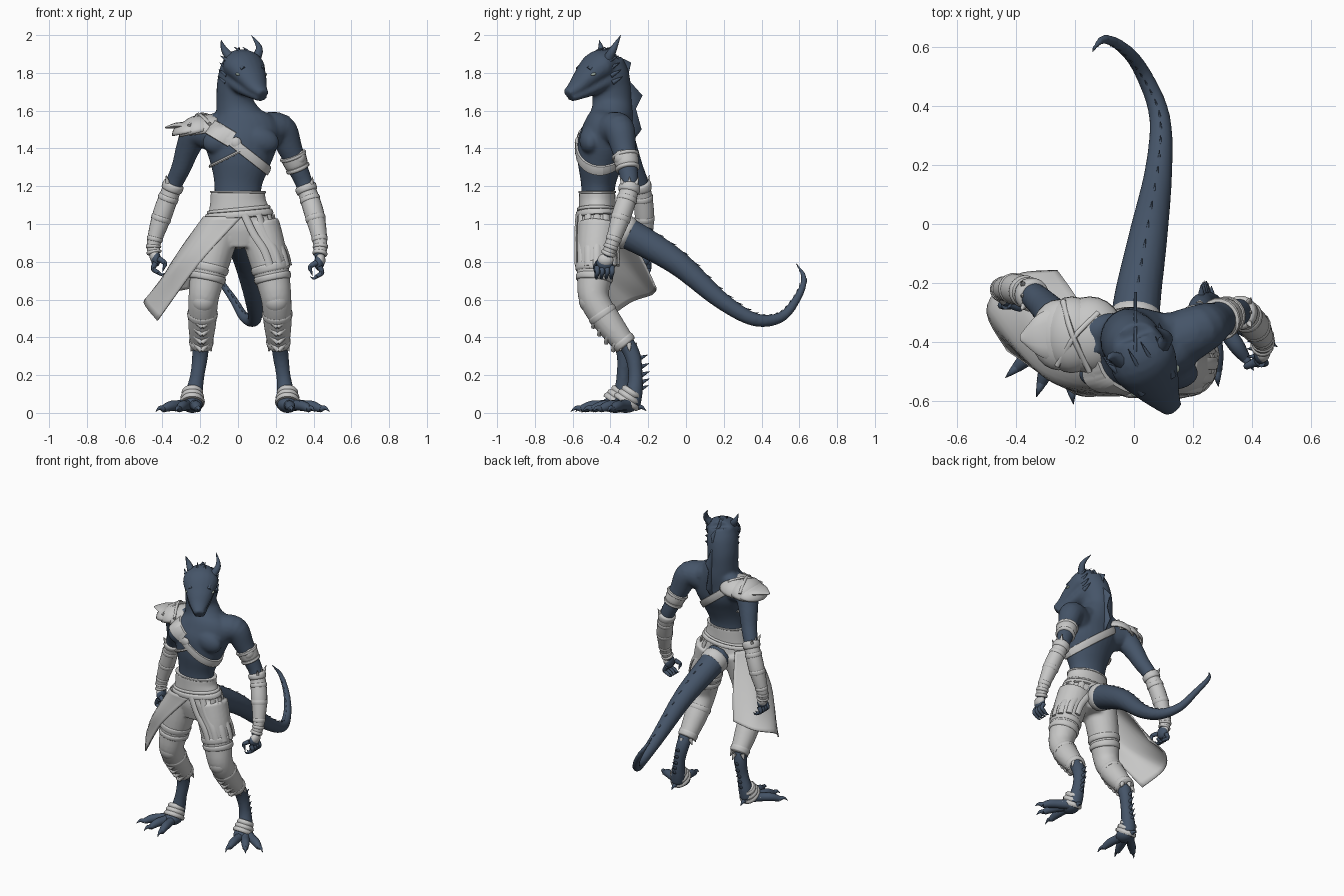
import bpy, bmesh, math
from mathutils import Vector, Matrix, Euler
from mathutils.bvhtree import BVHTree

if "Cube" in bpy.data.objects:
    bpy.data.objects.remove(bpy.data.objects["Cube"])

def material(name, rgb):
    m = bpy.data.materials.new(name)
    m.use_nodes = True
    m.diffuse_color = (*rgb, 1)
    m.node_tree.nodes["Principled BSDF"].inputs["Base Color"].default_value = (*rgb, 1)
    return m

skin = material("slate blue scales", (0.06, 0.09, 0.14))
cloth = material("pale grey cloth", (0.57, 0.57, 0.565))
eye_mat = material("pale green eye", (0.35, 0.42, 0.36))
FRONT, UP, SIDE = Vector((0, -1, 0)), Vector((0, 0, 1)), Vector((1, 0, 0))

def sample(pts, t):
    """Smooth point (x, y, z, rx, ry) at t in 0..1 along a path."""
    p = [tuple(q) + (q[3],) if len(q) == 4 else q for q in pts]
    n = len(p) - 1
    i = max(0, min(int(t * n), n - 1))
    u = t * n - i
    four = [p[max(0, min(n, i + k))] for k in (-1, 0, 1, 2)]
    return [b + .5 * u * (c - a + u * (2*a - 5*b + 4*c - d + u * (3*(b - c) + d - a)))
            for a, b, c, d in zip(*four)]

def tube(bm, pts, ref=FRONT, seg=18, t0=0, t1=1, steps=None, extra=0):
    """Loft along a path; with extra it is a sleeve raised off that path."""
    steps = steps or 5 * (len(pts) - 1)
    rows = []
    for s in range(steps + 1):
        t = t0 + (t1 - t0) * s / steps
        q = sample(pts, t)
        lo, hi = sample(pts, max(0, t - .02)), sample(pts, min(1, t + .02))
        tan = (Vector(hi[:3]) - Vector(lo[:3])).normalized()
        u = tan.cross(ref).normalized()
        v = u.cross(tan)
        e = extra * math.sin(math.pi * s / steps) ** .3 if 0 < s < steps else 0
        rx, ry = max(q[3], .001) + e, max(q[4], .001) + e
        rows.append([bm.verts.new(Vector(q[:3]) + u * rx * math.cos(a) + v * ry * math.sin(a))
                     for a in (2 * math.pi * k / seg for k in range(seg))])
    for a, b in zip(rows, rows[1:]):
        for k in range(seg):
            bm.faces.new((a[k], a[k-1], b[k-1], b[k]))
    bm.faces.new(rows[0])
    bm.faces.new(rows[-1])

def ball(bm, loc, size, rot=(0, 0, 0), half=False):
    m = Matrix.LocRotScale(Vector(loc), Euler(rot), Vector(size))
    vs = bmesh.ops.create_uvsphere(bm, u_segments=24, v_segments=16, radius=1)["verts"]
    if half:
        low = [v for v in vs if v.co.z < -.01]
        vs = [v for v in vs if v.co.z >= -.01]
        bmesh.ops.delete(bm, geom=low, context="VERTS")
    bmesh.ops.transform(bm, matrix=m, verts=vs)

def spike(bm, base, tip, r, bend=(0, 0, 0)):
    base, tip = Vector(base), Vector(tip)
    mid = (base + tip) / 2 + Vector(bend)
    ref = SIDE if abs((tip - base).normalized().x) < .7 else UP
    tube(bm, [(*base, r), (*mid, r * .6), (*tip, .001)], ref, 8)

def finish(bm, name, mat, remesh=0, thick=0):
    bmesh.ops.recalc_face_normals(bm, faces=bm.faces)
    me = bpy.data.meshes.new(name)
    bm.to_mesh(me)
    bm.free()
    ob = bpy.data.objects.new(name, me)
    bpy.context.collection.objects.link(ob)
    me.materials.append(mat)
    if thick:
        ob.modifiers.new("thickness", "SOLIDIFY").thickness = thick
    if remesh:
        r = ob.modifiers.new("blend", "REMESH")
        r.mode, r.voxel_size, r.use_smooth_shade = "VOXEL", remesh, True
        s = ob.modifiers.new("soften", "SMOOTH")
        s.factor, s.iterations = .5, 4
    bpy.ops.object.select_all(action="DESELECT")
    ob.select_set(True)
    bpy.context.view_layer.objects.active = ob
    bpy.ops.object.shade_smooth_by_angle(angle=math.radians(45))

def mirror(pts):
    return [(.02 - p[0], *p[1:]) for p in pts]

# Paths shared by the body and by what it wears
torso = [(0, -.465, 1.06, .13, .09), (0, -.465, 1.2, .125, .09), (.01, -.455, 1.32, .16, .12),
         (.015, -.435, 1.42, .195, .14), (.015, -.415, 1.5, .205, .13), (0, -.395, 1.57, .13, .115),
         (-.015, -.39, 1.64, .1, .105), (-.015, -.395, 1.72, .098, .105), (0, -.41, 1.8, .1, .105),
         (.015, -.42, 1.87, .085, .085)]
arm_l = [(.13, -.4, 1.49, .1), (.225, -.355, 1.5, .085), (.275, -.33, 1.4, .066), (.315, -.31, 1.3, .054),
         (.36, -.3, 1.19, .046), (.405, -.34, 1.05, .046), (.435, -.39, .9, .032), (.43, -.42, .82, .03)]
arm_r = [(-.12, -.4, 1.48, .1), (-.22, -.36, 1.48, .08), (-.265, -.32, 1.4, .064), (-.3, -.28, 1.3, .053),
         (-.345, -.24, 1.2, .046), (-.4, -.22, 1.05, .046), (-.445, -.22, .9, .032), (-.44, -.23, .83, .03)]
tail = [(0, -.38, .98, .085), (.012, -.25, .92, .08), (.048, -.04, .79, .066), (.083, .18, .6, .047),
        (.087, .36, .495, .036), (.035, .5, .505, .028), (-.025, .585, .6, .022), (-.1, .625, .71, .016),
        (-.145, .58, .795, .005)]
leg = [(.11, -.46, 1, .11), (.152, -.475, .85, .105), (.182, -.485, .72, .093), (.203, -.485, .6, .08),
       (.21, -.405, .47, .074), (.215, -.315, .355, .057)]
shank_l = [(.215, -.35, .42, .045), (.225, -.285, .31, .043), (.24, -.267, .2, .038),
           (.252, -.275, .11, .046), (.262, -.29, .045, .05)]
shank_r = [(-.195, -.36, .42, .045), (-.2, -.325, .31, .043), (-.215, -.33, .2, .038),
           (-.232, -.335, .11, .046), (-.242, -.345, .045, .05)]
hips = [(.01, -.46, .88, .13, .09), (.01, -.465, .98, .18, .108), (.005, -.47, 1.06, .165, .1),
        (0, -.47, 1.12, .148, .097), (0, -.47, 1.175, .145, .096)]

# Body: torso, neck, head, limbs and tail blended together
bm = bmesh.new()
tube(bm, torso, seg=28)
for s in (-1, 1):
    ball(bm, (.015 + s * .095, -.505, 1.445), (.11, .06, .075), (0, s * .25, 0))
chest = BVHTree.FromBMesh(bm)
for path in (arm_l, arm_r, shank_l, shank_r):
    tube(bm, path)
tube(bm, tail, SIDE)
for s in (-1, 1):
    tube(bm, [(0, -.37, 1.59, .06), (s * .1, -.36, 1.535, .06), (s * .21, -.36, 1.5, .06)], UP)
tube(bm, [(0, -.39, 1.84, .08), (.03, -.46, 1.835, .115, .085), (.07, -.53, 1.775, .088, .062),
          (.1, -.58, 1.725, .06, .042), (.135, -.63, 1.69, .032, .022)], UP)
tube(bm, [(.01, -.43, 1.77, .1, .07), (.06, -.52, 1.715, .076, .042), (.125, -.61, 1.665, .034, .018)], UP)
finish(bm, "body", skin, remesh=.01)

# Head: horns, brows, cheek spines, eyes
fwd, lat = Vector((.5, -.85, -.3)).normalized(), Vector((.86, .5, 0))
skull = Vector((.03, -.46, 1.82))
bm = bmesh.new()
spike(bm, (.085, -.42, 1.86), (.07, -.345, 2), .03, (.035, 0, 0))
spike(bm, (-.03, -.47, 1.87), (-.09, -.46, 1.975), .03, (-.012, .015, 0))
for s in (-1, 1):
    for k in range(4):
        root = skull + lat * s * .09 + UP * (.04 - .04 * k) - fwd * .01 * k
        spike(bm, root, root + lat * s * .022 - fwd * .055 + UP * .015, .014)
    brow = skull + lat * s * .058 + UP * .026
    spike(bm, brow + fwd * .1, brow - fwd * .05 + UP * .045 + lat * s * .02, .016, UP * .012)
    brow = skull + lat * s * .025 + UP * .075
    spike(bm, brow + fwd * .05, brow - fwd * .06 + UP * .025, .012, UP * .008)
finish(bm, "horns_and_spines", skin)
bm = bmesh.new()
for s in (-1, 1):
    ball(bm, skull + lat * s * .08 + fwd * .085 - UP * .002, (.015, .015, .008), (.3, 0, .5))
finish(bm, "eyes", eye_mat)

# Saw-edged crest down the neck, and small spines along the tail and heels
bm = bmesh.new()
edge = [(-.45, 1.92), (-.395, 1.935), (-.365, 1.89), (-.29, 1.855), (-.31, 1.77), (-.23, 1.68),
        (-.265, 1.61), (-.235, 1.5), (-.28, 1.44)]
rows = [(bm.verts.new((.0, y, z)), bm.verts.new((-.005, min(y, -.31) - .05, z - .04))) for y, z in edge]
for a, b in zip(rows, rows[1:]):
    bm.faces.new((a[0], b[0], b[1], a[1]))
finish(bm, "neck_crest", skin, thick=.01)
bm = bmesh.new()
for k in range(20):
    t = .14 + k * .036
    q, r = sample(tail, t), sample(tail, t + .02)
    tan = (Vector(r[:3]) - Vector(q[:3])).normalized()
    top = SIDE.cross(tan)
    p = Vector(q[:3]) + top * (q[3] - .004)
    spike(bm, p - tan * .012, p + top * .009 + tan * .018, .005)
for path in (shank_l, shank_r):
    for k in range(5):
        q = sample(path, .3 + k * .1)
        spike(bm, (q[0], q[1] + .03, q[2]), (q[0], q[1] + .075, q[2] + .02), .013)
finish(bm, "tail_and_heel_spines", skin)

# Feet: three clawed toes and a heel claw each
toes, claws, wraps = bmesh.new(), bmesh.new(), bmesh.new()
feet = [(shank_l, [(.485, -.415), (.405, -.495), (.285, -.55)]),
        (shank_r, [(-.435, -.52), (-.33, -.585), (-.205, -.61)])]
for path, tips in feet:
    a = Vector(path[-1][:3])
    ball(toes, a + Vector((0, -.03, 0)), (.055, .07, .045))
    for x, y in tips:
        d = Vector((x, y, .02)) - a
        m, k, e = a + d * .35, a + d * .6, a + d * .8
        tube(toes, [(*a, .036), (m.x, m.y, .04, .028), (k.x, k.y, .036, .027), (e.x, e.y, .02, .018)], UP, 12)
        spike(claws, (e.x, e.y, .022), (x, y, .006), .017, (0, 0, .012))
    spike(claws, (a.x, a.y + .03, .03), (a.x, a.y + .08, .01), .018, (0, 0, .01))
    # Wraps slant from the heel down over the instep
    for z, y, rx, ry in ((.11, 0, .052, .052), (.084, -.012, .058, .062), (.06, -.024, .062, .072)):
        tube(wraps, [(a.x, a.y + y - .008, z - .012, rx, ry), (a.x, a.y + y, z, rx + .005, ry + .005),
                     (a.x, a.y + y + .008, z + .012, rx - .004, ry - .004)], steps=6)
    for x, y in tips:
        p = a + (Vector((x, y, .035)) - a) * .3
        ball(wraps, (p.x, p.y, .042), (.028, .028, .026))
finish(toes, "toes", skin)
finish(wraps, "ankle_wraps", cloth)

# Hands with curled, clawed fingers and wrapped palms
fingers, bm = bmesh.new(), bmesh.new()
for s, c in ((1, Vector((.43, -.43, .795))), (-1, Vector((-.435, -.235, .815)))):
    ball(fingers, c, (.026, .044, .042))
    ball(bm, c + Vector((s * .006, .004, .014)), (.027, .042, .036))
    for k in range(4):
        p = c + Vector((0, -.04 + k * .026, -.02))
        m, e = p + Vector((s * .014, 0, -.032)), p + Vector((-s * .012, -.004, -.052))
        tube(fingers, [(*p, .015), (*m, .013), (*e, .011)], FRONT, 8)
        spike(claws, e, e + Vector((-s * .036, 0, -.002)), .011, (0, 0, -.01))
    p = c + Vector((-s * .015, -.035, 0))
    m = p + Vector((-s * .032, -.015, -.02))
    tube(fingers, [(*p, .016), (*m, .012), (m.x, m.y, m.z - .02, .009)], FRONT, 8)
    spike(claws, m - UP * .015, m + Vector((s * .012, 0, -.05)), .009)
finish(fingers, "hands", skin)
finish(claws, "claws", skin)

# Bracers, elbow cuffs, wrist wraps and the left arm band
for path in (arm_l, arm_r):
    tube(bm, path, t0=.56, t1=.96, extra=.006)
    for t0, t1, e in ((.55, .6, .012), (.62, .65, .009), (.72, .75, .009),
                      (.82, .85, .009), (.87, .9, .01), (.92, .96, .01)):
        tube(bm, path, t0=t0, t1=t1, steps=7, extra=e)
    q = sample(path, .56)
    s = 1 if q[0] > 0 else -1
    for k in (-1, 0, 1):
        spike(bm, (q[0] + s * .03, q[1] + .03 * k, q[2]), (q[0] + s * .04, q[1] + .05 * k, q[2] + .05), .014)
for t0, t1, e in ((.33, .43, .008), (.33, .36, .013), (.42, .45, .012)):
    tube(bm, arm_l, t0=t0, t1=t1, steps=7, extra=e)
ball(bm, (.325, -.33, 1.35), (.036, .05, .048))
finish(bm, "bracers_and_arm_band", cloth)

# Trousers, then belt, thigh wraps, knee pads and shin plates
bm = bmesh.new()
tube(bm, hips, seg=28)
for path in (leg, mirror(leg)):
    tube(bm, path, seg=22)
finish(bm, "trousers", cloth, remesh=.01)
bm = bmesh.new()
for t0, t1, e in ((.42, .54, .014), (.53, .6, .009), (.93, 1, .003)):
    tube(bm, hips, seg=32, t0=t0, t1=t1, steps=7, extra=e)
for path in (leg, mirror(leg)):
    for t0, t1, e in ((.3, .36, .006), (.38, .44, .007), (.7, .74, .004), (.93, .99, .005)):
        tube(bm, path, seg=22, t0=t0, t1=t1, steps=7, extra=e)
    x = path[3][0]
    ball(bm, (x, -.508, .59), (.066, .058, .068), (.35, 0, 0))
    for k in range(4):
        q = sample(path, .74 + .065 * k)
        tip = Vector((q[0], q[1] - q[3] * .78, q[2] - .055))
        for s in (-1, 1):
            tube(bm, [(*tip, .012), (q[0] + s * q[3] * .6, q[1] - q[3] * .58, q[2] - .01, .013),
                      (q[0] + s * (q[3] - .012), q[1] - .01, q[2] + .035, .006)], UP, 8)
    q = path[-1]
    for a in (-.6, .3, 1.4, 2.8, 3.7):
        d = Vector((math.cos(a), math.sin(a), 0))
        spike(bm, Vector(q[:3]) + d * .04 + UP * .01, Vector(q[:3]) + d * .06 - UP * .03, .016)
tube(bm, tail, SIDE, t0=.04, t1=.09, steps=7, extra=.008)
finish(bm, "belt_and_leg_armour", cloth)

# Hanging straps over the left hip
bm = bmesh.new()
for k in range(7):
    a = math.radians(-82 + 27 * k)
    d = Vector((math.cos(a), math.sin(a), 0))
    pts = [(cx + d.x * rx, -.47 + d.y * ry, z, .02, .008)
           for cx, rx, ry, z in ((.01, .175, .108, 1.05), (.06, .152, .114, .95),
                                 (.12, .137, .114, .86), (.15, .128, .112, .78))]
    tube(bm, pts, d, 8)
finish(bm, "hip_straps", cloth)

# Half skirt flaring off the right hip
bm = bmesh.new()
top = [(.02, -.58, 1.04, 0), (-.13, -.56, 1.04, 0), (-.185, -.47, 1.04, 0), (-.13, -.365, 1.04, 0)]
mid = [(-.2, -.57, .8, 0), (-.32, -.5, .8, 0), (-.34, -.33, .81, 0), (-.2, -.24, .84, 0)]
low = [(-.43, -.43, .49, 0), (-.5, -.29, .59, 0), (-.41, -.175, .63, 0), (-.26, -.155, .66, 0)]
grid = [[bm.verts.new(sample([sample(r, i / 16)[:4] for r in (top, mid, low)], j / 14)[:3])
         for i in range(17)] for j in range(15)]
for a, b in zip(grid, grid[1:]):
    for i in range(16):
        bm.faces.new((a[i], a[i+1], b[i+1], b[i]))
finish(bm, "half_skirt", cloth, thick=.008)

# Chest straps laid onto the torso by ray casting
def strap(bm, centre, along, width, a0, a1, n=48):
    c, e1 = Vector(centre), Vector(along).normalized()
    axis = e1.cross(FRONT)
    rows = []
    for k in range(n + 1):
        a = math.radians(a0 + (a1 - a0) * k / n)
        d = e1 * math.cos(a) + FRONT * math.sin(a)
        row = []
        for w, lift in ((-.5, -.004), (-.46, .01), (0, .014), (.46, .01), (.5, -.004)):
            hit = chest.ray_cast(c + axis * w * width + d * .8, -d)[0]
            row.append(bm.verts.new((hit or c + d * .15) + d * lift))
        rows.append(row)
    for a, b in zip(rows, rows[1:]):
        for i in range(4):
            bm.faces.new((a[i], a[i+1], b[i+1], b[i]))

bm = bmesh.new()
strap(bm, (0, -.44, 1.41), (.37, 0, -.29), .05, 0, 360)
strap(bm, (-.02, -.44, 1.44), (.37, 0, -.22), .09, 95, 180)
strap(bm, (0, -.44, 1.38), (-.3, 0, -.15), .016, -20, 95)
ball(bm, (-.01, -.575, 1.43), (.028, .014, .03))
finish(bm, "chest_straps", cloth)

# Layered shoulder guard on the right
bm = bmesh.new()
for x, z, size, roll in ((-.15, 1.485, (.12, .13, .095), -.15), (-.21, 1.485, (.105, .13, .09), -.25),
                         (-.255, 1.485, (.095, .12, .065), -.2)):
    ball(bm, (x, -.375, z), size, (0, roll, 0), half=True)
finish(bm, "shoulder_guard", cloth, thick=.012)
bm = bmesh.new()
tube(bm, [(-.28, -.375, 1.515, .09, .025), (-.33, -.38, 1.52, .065, .016), (-.385, -.385, 1.51, .01, .004)], UP, 12)
tube(bm, [(-.15, -.5, 1.53, .01), (-.21, -.37, 1.58, .01), (-.24, -.26, 1.52, .01)], UP, 8)
tube(bm, [(-.26, -.48, 1.52, .009), (-.2, -.38, 1.58, .009), (-.12, -.3, 1.56, .009)], UP, 8)
finish(bm, "shoulder_guard_trim", cloth)
